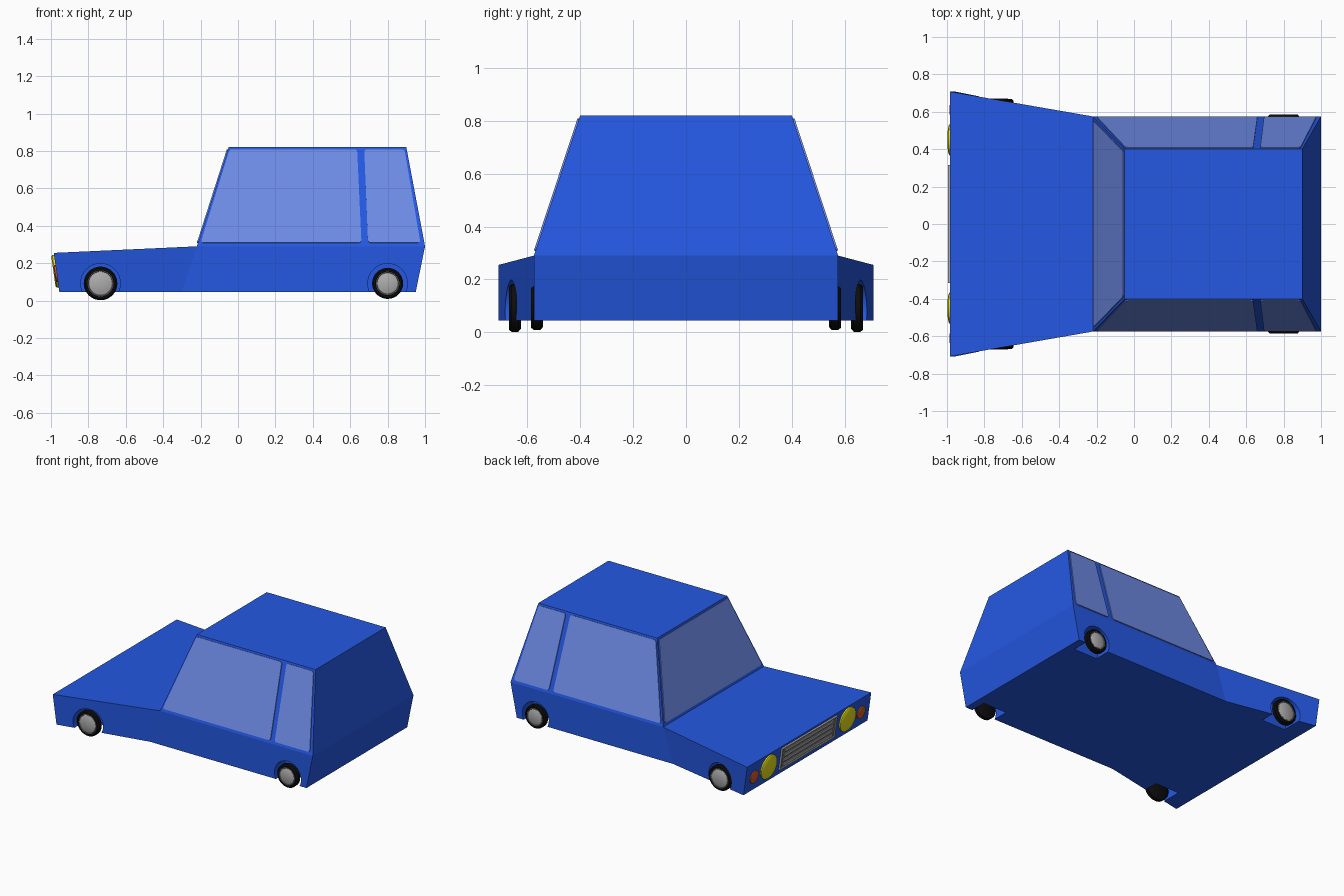
import bpy, bmesh, math
from mathutils import Matrix, Vector

if "Cube" in bpy.data.objects:
    bpy.data.objects.remove(bpy.data.objects["Cube"])


def material(name, rgb):
    m = bpy.data.materials.new(name)
    m.diffuse_color = (*rgb, 1)
    m.use_nodes = True
    m.node_tree.nodes["Principled BSDF"].inputs["Base Color"].default_value = m.diffuse_color
    return m


BLUE = material("body blue", (0.018, 0.098, 0.76))
GLASS = material("window blue", (0.163, 0.27, 0.83))
BLACK = material("tyre black", (0.004, 0.004, 0.004))
SILVER = material("hub silver", (0.42, 0.42, 0.42))
GREY = material("dark grey", (0.17, 0.17, 0.17))
YELLOW = material("lamp yellow", (0.78, 0.73, 0.01))
ORANGE = material("signal orange", (0.62, 0.1, 0.02))


def finish(name, bm, mat, smooth=False):
    bmesh.ops.recalc_face_normals(bm, faces=bm.faces[:])
    me = bpy.data.meshes.new(name)
    bm.to_mesh(me)
    bm.free()
    me.materials.append(mat)
    ob = bpy.data.objects.new(name, me)
    bpy.context.collection.objects.link(ob)
    if smooth:
        bpy.ops.object.select_all(action='DESELECT')
        ob.select_set(True)
        bpy.context.view_layer.objects.active = ob
        bpy.ops.object.shade_smooth_by_angle(angle=math.radians(40))
    return ob


def plate(name, pts, outward, mat, thick=0.006, corner=0.015):
    """Thin panel with rounded corners lying on a body face."""
    bm = bmesh.new()
    f = bm.faces.new([bm.verts.new(p) for p in pts])
    bmesh.ops.bevel(bm, geom=f.verts[:], offset=corner, segments=3,
                    affect='VERTICES', profile=0.5)
    r = bmesh.ops.extrude_face_region(bm, geom=bm.faces[:])
    vs = [v for v in r["geom"] if isinstance(v, bmesh.types.BMVert)]
    bmesh.ops.translate(bm, verts=vs, vec=Vector(outward).normalized() * thick)
    return finish(name, bm, mat)


def lathe(name, profile, matrix, mat, steps=32):
    """Spin (radius, height) points about the local z axis."""
    bm = bmesh.new()
    vs = [bm.verts.new((r, 0, h)) for r, h in profile]
    es = [bm.edges.new(p) for p in zip(vs, vs[1:])]
    bmesh.ops.spin(bm, geom=vs + es, cent=(0, 0, 0), axis=(0, 0, 1),
                   angle=math.tau, steps=steps)
    bmesh.ops.remove_doubles(bm, verts=bm.verts[:], dist=1e-5)
    bm.transform(matrix)
    return finish(name, bm, mat, True)


# Body shell: mirrored outline points joined by side and cross faces
P = [(-0.985, 0.708, 0.255), (-0.955, 0.708, 0.045),
     (-0.22, 0.575, 0.29), (-0.30, 0.575, 0.045),
     (-0.05, 0.40, 0.82), (0.90, 0.40, 0.82),
     (1.0, 0.575, 0.29), (0.95, 0.575, 0.045)]
bm = bmesh.new()
L = [bm.verts.new((x, y, z)) for x, y, z in P]
R = [bm.verts.new((x, -y, z)) for x, y, z in P]
for side in (L, R):
    for idx in ((0, 1, 3, 2), (2, 3, 7, 6), (4, 2, 6, 5)):
        bm.faces.new([side[i] for i in idx])
ring = [1, 0, 2, 4, 5, 6, 7, 3]
for a, b in zip(ring, ring[1:] + ring[:1]):
    bm.faces.new((L[a], L[b], R[b], R[a]))
body = finish("body", bm, BLUE)

# Wheels with wheel wells: x, outer face y, radius, well inner y
for end, x, outer, rad, well in (("front", -0.735, 0.668, 0.09, 0.54),
                                 ("rear", 0.80, 0.584, 0.083, 0.46)):
    for label, s in (("left", 1), ("right", -1)):
        # local z points outward from the car
        rot = Matrix.Rotation(-s * math.pi / 2, 4, 'X')
        base = Matrix.Translation((x, s * outer, 0.092)) @ rot
        tag = f"{end}_{label}"
        lathe(tag + "_tyre", [(0, -0.044), (rad - 0.012, -0.044), (rad, -0.034),
                              (rad, -0.008), (rad - 0.008, 0.001),
                              (rad - 0.018, 0.001), (rad - 0.02, -0.006),
                              (0, -0.006)], base, BLACK)
        lathe(tag + "_rim", [(0, -0.006), (rad - 0.02, -0.006), (rad - 0.02, 0.001),
                             (rad - 0.025, 0.001), (rad - 0.027, -0.002),
                             (0, -0.002)], base, GREY)
        lathe(tag + "_hub_cap", [(0, -0.004), (rad - 0.027, -0.004),
                                 (rad - 0.027, 0.0), (rad - 0.03, 0.002),
                                 (0, 0.002)], base, SILVER)
        d = well - outer
        cutter = lathe(tag + "_well_cutter", [(0, d), (0.106, d), (0.106, 0.12), (0, 0.12)],
                       base, BLUE)
        cutter.hide_render = True
        cutter.hide_set(True)
        cut = body.modifiers.new(tag + "_well", 'BOOLEAN')
        cut.operation, cut.solver, cut.object = 'DIFFERENCE', 'EXACT', cutter


# Side windows, placed on the sloping cabin sides
def side_pt(x, z, s):
    return (x, s * (0.575 - 0.175 * (z - 0.29) / 0.53), z)


panes = {"door_window": [(-0.20, 0.308), (0.66, 0.308), (0.637, 0.807), (-0.045, 0.807)],
         "quarter_window": [(0.695, 0.308), (0.975, 0.308), (0.89, 0.807), (0.675, 0.807)]}
for label, s in (("left", 1), ("right", -1)):
    for name, pts in panes.items():
        plate(f"{label}_{name}", [side_pt(x, z, s) for x, z in pts],
              (0, s * 0.53, 0.175), GLASS)

# Windscreen
plate("windscreen", [(-0.214, -0.553, 0.308), (-0.214, 0.553, 0.308),
                     (-0.054, 0.39, 0.807), (-0.054, -0.39, 0.807)],
      (-0.53, 0, 0.17), GLASS)


# Nose fittings: local x across, y up the sloping nose, z outward
def nose(y, z):
    n = Vector((-0.21, 0, -0.03)).normalized()
    up = Vector((n.z, 0, -n.x))
    m = Matrix((Vector((0, -1, 0)), up, n)).transposed().to_4x4()
    m.translation = (-0.985 + (0.255 - z) / 7, y, z)
    return m


def disc(r, t):
    return [(0, -0.004), (r, -0.004), (r, t * 0.6), (r - 0.008, t), (0, t)]


for label, s in (("left", 1), ("right", -1)):
    lathe(label + "_headlight", disc(0.088, 0.016), nose(s * 0.45, 0.158), YELLOW)
    lathe(label + "_indicator", disc(0.046, 0.012), nose(s * 0.61, 0.145), ORANGE)


def box(name, y, z, w, h, t, mat):
    bm = bmesh.new()
    bmesh.ops.create_cube(bm, size=1, matrix=nose(y, z) @ Matrix.Translation((0, 0, t / 2))
                          @ Matrix.Diagonal((w, h, t, 1)))
    return finish(name, bm, mat)


# Grille: dark backing, surround and horizontal slats
box("grille_back", 0, 0.16, 0.62, 0.15, 0.004, GREY)
for i in range(4):
    box(f"grille_slat_{i + 1}", 0, 0.106 + i * 0.036, 0.56, 0.02, 0.01, SILVER)
for i, z in enumerate((0.084, 0.236)):
    box(f"grille_rail_{i + 1}", 0, z, 0.63, 0.01, 0.012, SILVER)
for i, y in enumerate((-0.31, 0.31)):
    box(f"grille_post_{i + 1}", y, 0.16, 0.01, 0.15, 0.012, SILVER)
